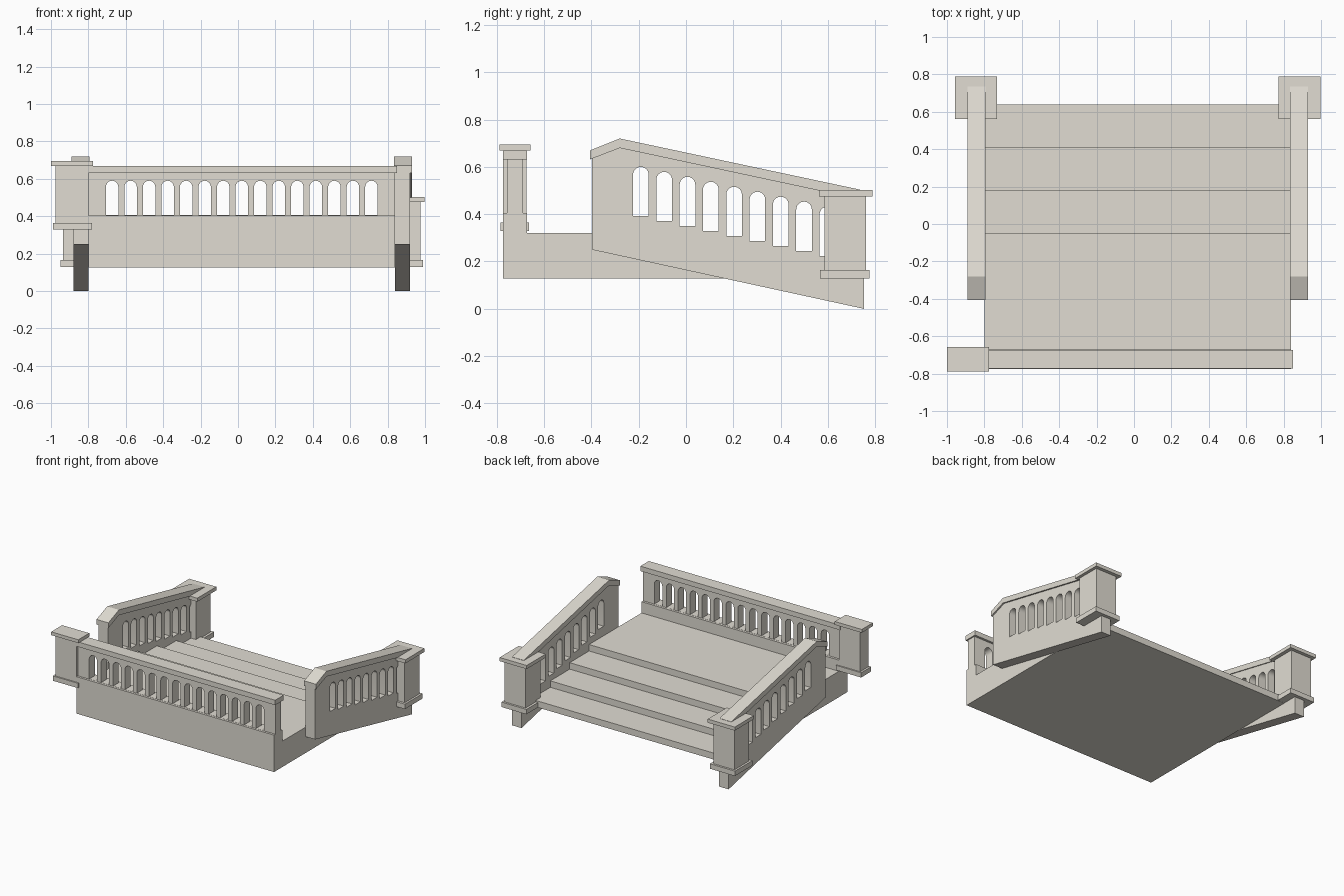
import bpy, bmesh, math
from mathutils import Matrix

if "Cube" in bpy.data.objects:
    bpy.data.objects.remove(bpy.data.objects["Cube"])

stone = bpy.data.materials.new("pale stone")
stone.diffuse_color = (0.75, 0.72, 0.65, 1)
stone.use_nodes = True
stone.node_tree.nodes["Principled BSDF"].inputs["Base Color"].default_value = stone.diffuse_color

CX = 0.02  # mid-plane of the stair flight


def box(name, x0, x1, y0, y1, z0, z1):
    bm = bmesh.new()
    bmesh.ops.create_cube(bm, size=1)
    for v in bm.verts:
        v.co = ((x0 + x1) / 2 + v.co.x * (x1 - x0),
                (y0 + y1) / 2 + v.co.y * (y1 - y0),
                (z0 + z1) / 2 + v.co.z * (z1 - z0))
    me = bpy.data.meshes.new(name)
    bm.to_mesh(me)
    bm.free()
    me.materials.append(stone)
    ob = bpy.data.objects.new(name, me)
    bpy.context.collection.objects.link(ob)
    return ob


def arch(c, w, z0, z1, n=12):
    """Outline of a round-headed opening."""
    r = w / 2
    pts = [(c - r, z0), (c + r, z0)]
    for i in range(n + 1):
        a = math.pi * i / n
        pts.append((c + r * math.cos(a), z1 - r + r * math.sin(a)))
    return pts


def slab(name, outlines, a0, a1, axis):
    """Extrude a profile with holes along x (axis 'X') or y (axis 'Y')."""
    cu = bpy.data.curves.new(name, 'CURVE')
    cu.dimensions = '2D'
    cu.fill_mode = 'BOTH'
    cu.extrude = (a1 - a0) / 2
    for pts in outlines:
        sp = cu.splines.new('POLY')
        sp.points.add(len(pts) - 1)
        for p, (u, v) in zip(sp.points, pts):
            p.co = (u, v, 0, 1)
        sp.use_cyclic_u = True
    tmp = bpy.data.objects.new(name + "_curve", cu)
    bpy.context.collection.objects.link(tmp)
    bpy.context.view_layer.update()
    dg = bpy.context.evaluated_depsgraph_get()
    me = bpy.data.meshes.new_from_object(tmp.evaluated_get(dg))
    bpy.data.objects.remove(tmp)
    mid = (a0 + a1) / 2
    if axis == 'X':
        m = Matrix(((0, 0, 1, mid), (1, 0, 0, 0), (0, 1, 0, 0), (0, 0, 0, 1)))
    else:
        m = Matrix(((1, 0, 0, 0), (0, 0, -1, mid), (0, 1, 0, 0), (0, 0, 0, 1)))
    me.transform(m)
    bm = bmesh.new()
    bm.from_mesh(me)
    bmesh.ops.remove_doubles(bm, verts=bm.verts, dist=1e-5)
    bmesh.ops.recalc_face_normals(bm, faces=bm.faces)
    bm.to_mesh(me)
    bm.free()
    me.name = name
    me.materials.clear()
    me.materials.append(stone)
    ob = bpy.data.objects.new(name, me)
    bpy.context.collection.objects.link(ob)
    bpy.ops.object.select_all(action='DESELECT')
    ob.select_set(True)
    bpy.context.view_layer.objects.active = ob
    bpy.ops.object.shade_smooth_by_angle(angle=math.radians(30))
    return ob


# Landing and steps as one stepped profile
rise, run, top = 0.0485, 0.23, 0.321
prof = [(-0.772, 0.127), (0.64, 0.127)]
for i in range(3, 0, -1):
    prof.append((-0.05 + run * i, top - rise * i))
    prof.append((-0.05 + run * (i - 1), top - rise * i))
prof += [(-0.05, top), (-0.772, top)]
slab("landing_and_steps", [prof], -0.80, 0.84, 'X')

# Sloping side balustrades with copings and end posts
wall = [(-0.398, 0.25), (0.752, 0.0), (0.752, 0.462), (-0.28, 0.682), (-0.398, 0.635)]
coping = [(-0.405, 0.632), (-0.28, 0.68), (0.735, 0.463),
          (0.735, 0.504), (-0.28, 0.72), (-0.405, 0.67)]
holes = [arch(-0.191 + 0.0986 * i, 0.066, 0.392 - 0.021 * i, 0.60 - 0.021 * i)
         for i in range(9)]


def span(side, a, b):
    return sorted((CX + side * a, CX + side * b))


for side, tag in ((-1, "left"), (1, "right")):
    slab(tag + "_side_wall", [wall] + holes, *span(side, 0.82, 0.90), 'X')
    slab(tag + "_side_coping", [coping], *span(side, 0.813, 0.911), 'X')
    box(tag + "_post", *span(side, 0.78, 0.955), 0.585, 0.762, 0.14, 0.48)
    box(tag + "_post_base", *span(side, 0.762, 0.97), 0.567, 0.777, 0.128, 0.165)
    box(tag + "_post_cap", *span(side, 0.752, 0.977), 0.562, 0.788, 0.475, 0.502)

# Front balustrade
box("front_plinth", -0.80, 0.84, -0.774, -0.672, 0.128, 0.405)
panel = [(-0.80, 0.40), (0.84, 0.40), (0.84, 0.635), (-0.80, 0.635)]
front_holes = [arch(-0.673 + 0.099 * i, 0.066, 0.406, 0.59) for i in range(15)]
slab("front_panel", [panel] + front_holes, -0.757, -0.69, 'Y')
box("front_rail", -0.81, 0.85, -0.773, -0.673, 0.632, 0.669)

# Corner post at the front left
box("front_post", -0.975, -0.80, -0.774, -0.674, 0.34, 0.675)
box("front_post_base", -0.99, -0.78, -0.784, -0.664, 0.328, 0.364)
box("front_post_cap", -1.0, -0.775, -0.788, -0.658, 0.669, 0.694)
